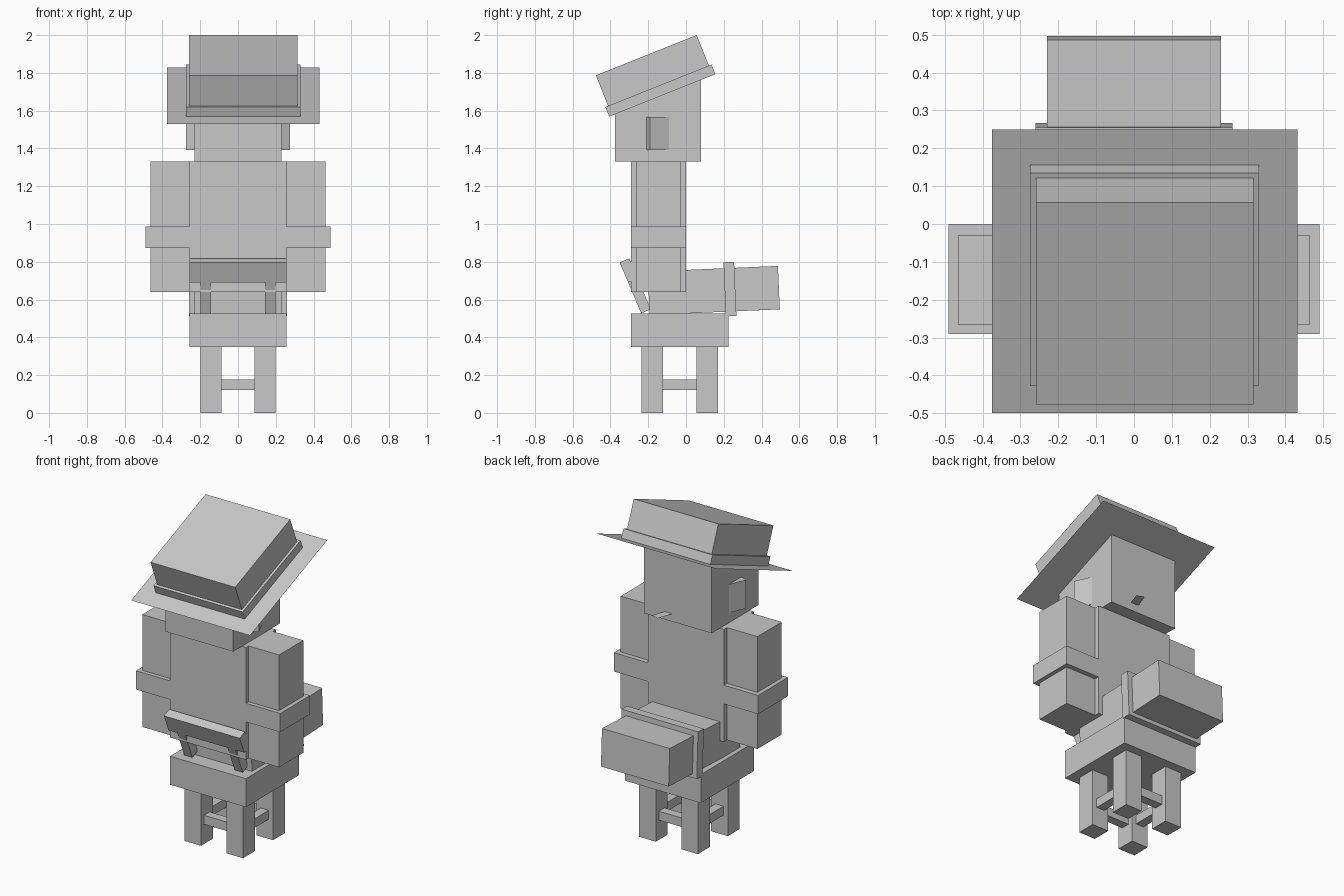
import bpy, bmesh, math
from mathutils import Matrix, Vector

if "Cube" in bpy.data.objects:
    bpy.data.objects.remove(bpy.data.objects["Cube"])

grey = bpy.data.materials.new("plain_grey")
grey.diffuse_color = (0.58, 0.58, 0.58, 1)
grey.use_nodes = True
grey.node_tree.nodes["Principled BSDF"].inputs["Base Color"].default_value = grey.diffuse_color


def finish(name, bm, matrix):
    """Turn a bmesh into a flat-shaded object with its transform baked in."""
    bmesh.ops.transform(bm, matrix=matrix, verts=bm.verts)
    mesh = bpy.data.meshes.new(name)
    bm.to_mesh(mesh)
    bm.free()
    mesh.materials.append(grey)
    obj = bpy.data.objects.new(name, mesh)
    bpy.context.collection.objects.link(obj)
    return obj


def box(name, centre, size, frame=Matrix()):
    """Box with given centre and size, measured inside a local frame."""
    bm = bmesh.new()
    bmesh.ops.create_cube(bm, size=1)
    return finish(name, bm, frame @ Matrix.Translation(centre) @ Matrix.Diagonal((*size, 1)))


def sheet(name, centre, size, frame=Matrix()):
    """Flat rectangle lying in the XY plane of a local frame."""
    bm = bmesh.new()
    bmesh.ops.create_grid(bm, x_segments=1, y_segments=1, size=0.5)
    return finish(name, bm, frame @ Matrix.Translation(centre) @ Matrix.Diagonal((*size, 1, 1)))


def tilted(origin, degrees, axis='X'):
    return Matrix.Translation(origin) @ Matrix.Rotation(math.radians(degrees), 4, axis)


SEAT_Y = -0.033

# Stool: seat, four legs, ring of rungs
box("stool_seat", (0, SEAT_Y, 0.4375), (0.515, 0.515, 0.175))
for s in (-1, 1):
    for t in (-1, 1):
        box("stool_leg", (s * 0.143, SEAT_Y + t * 0.145, 0.175), (0.113, 0.115, 0.35))
    box("side_rung", (s * 0.143, SEAT_Y, 0.148), (0.055, 0.176, 0.055))
    box("cross_rung", (0, SEAT_Y + s * 0.145, 0.148), (0.173, 0.055, 0.055))

# Leaning backrest: frame starts at the outer foot of the posts
back = tilted((0, -0.237, 0.527), 23)
box("backrest_slat", (0, 0.0275, 0.235), (0.515, 0.055, 0.115), back)
for s in (-1, 1):
    box("backrest_post", (s * 0.171, 0.0275, 0.09), (0.055, 0.055, 0.18), back)

# Torso and arms with rolled cuffs
box("torso", (0, -0.145, 0.985), (0.515, 0.29, 0.69))
for s in (-1, 1):
    box("arm", (s * 0.361, -0.1475, 0.985), (0.207, 0.235, 0.69))
    box("arm_cuff", (s * 0.374, -0.145, 0.93), (0.232, 0.29, 0.115))

# Seated legs reaching forward, with a boot cuff
legs = tilted((0, 0.147, 0.648), 2.5)
box("legs", (0, 0, 0), (0.46, 0.69, 0.23), legs)
box("boot_cuff", (0, 0.086, 0.004), (0.52, 0.056, 0.286), legs)

# Head, flared ears and a flat straw in the mouth
box("head", (0, -0.1475, 1.56), (0.46, 0.455, 0.46))
for s in (-1, 1):
    ear = tilted((s * 0.23, -0.09, 1.478), s * 24, 'Z')
    box("ear", (-s * 0.0275, -0.055, 0), (0.055, 0.11, 0.175), ear)
straw = tilted((0.06, 0.075, 1.378), -20, 'Z')
sheet("straw", (0, 0.05, 0), (0.05, 0.1), straw)

# Tilted hat: brim, band and crown
hat = tilted((0.028, -0.125, 1.68), 21.8)
sheet("hat_brim", (0, 0, 0), (0.807, 0.807), hat)
box("hat_band", (0, 0, 0.0285), (0.605, 0.605, 0.055), hat)
box("hat_crown", (0, 0, 0.1155), (0.575, 0.575, 0.229), hat)
